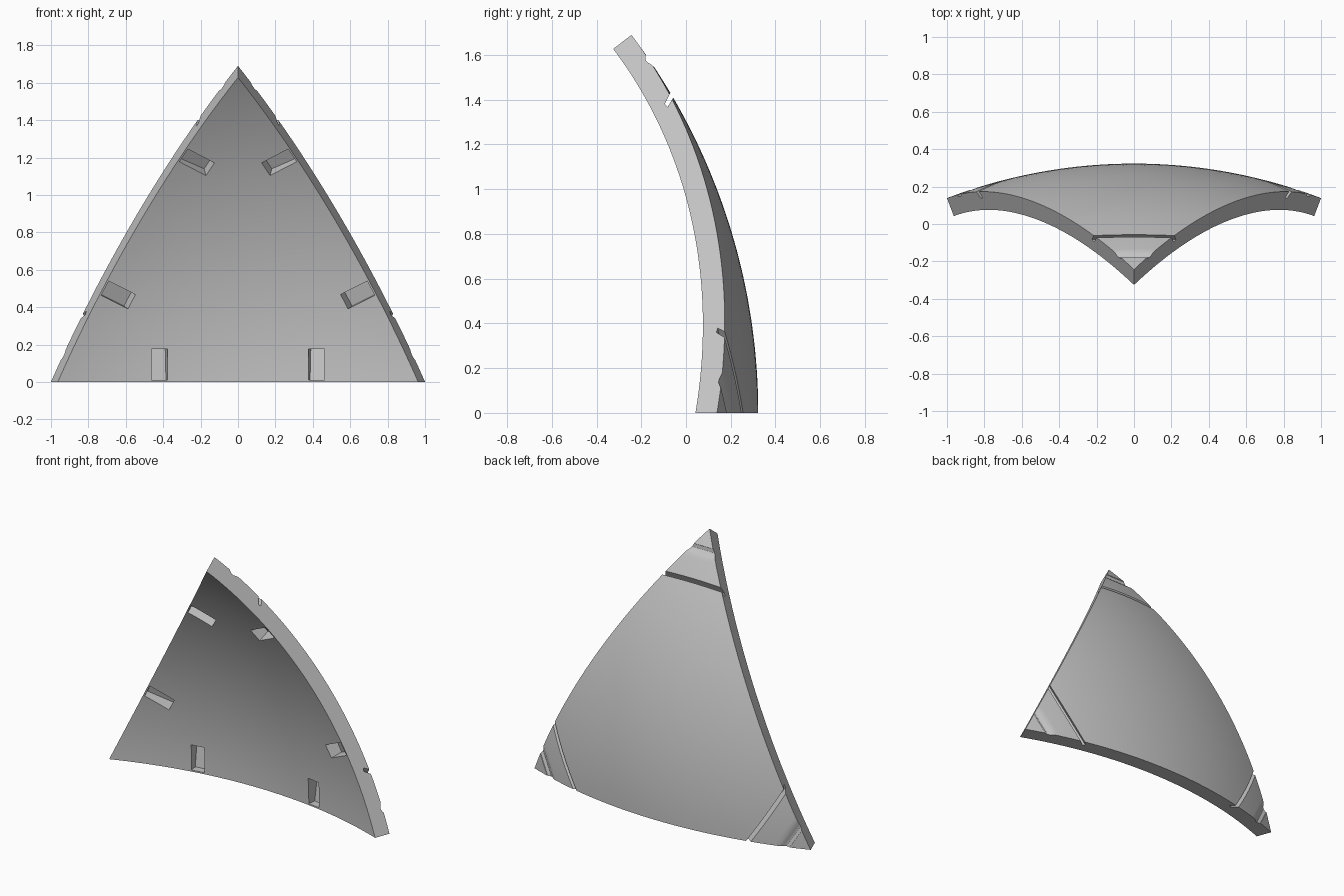
import bpy, bmesh
from math import sin, cos, radians, pi
from mathutils import Vector, Matrix

if "Cube" in bpy.data.objects:
    bpy.data.objects.remove(bpy.data.objects["Cube"])

# Sphere that the panel is cut from
R_OUT, R_IN = 2.803, 2.70
CENTRE = Vector((0, -2.48, 0))
HALF, RISE = radians(20.905), radians(37.07)
STEPS = 36
corners = [Vector((-sin(HALF), cos(HALF), 0)),
           Vector((sin(HALF), cos(HALF), 0)),
           Vector((0, cos(RISE), sin(RISE)))]
axis = sum(corners, Vector()).normalized()

grey = bpy.data.materials.new("plain_grey")
grey.use_nodes = True
grey.diffuse_color = (0.55, 0.55, 0.55, 1)
grey.node_tree.nodes["Principled BSDF"].inputs["Base Color"].default_value = (0.55, 0.55, 0.55, 1)


def make_object(name, bm):
    bmesh.ops.recalc_face_normals(bm, faces=bm.faces)
    mesh = bpy.data.meshes.new(name)
    bm.to_mesh(mesh)
    bm.free()
    mesh.materials.append(grey)
    obj = bpy.data.objects.new(name, mesh)
    bpy.context.collection.objects.link(obj)
    return obj


def add_prism(bm, profile, half_width, turn):
    """Extrude a side profile (y, z) along x, then turn it about the sphere centre."""
    ends = []
    for x in (-half_width, half_width):
        ends.append([bm.verts.new(CENTRE + turn @ Vector((x, y, z))) for y, z in profile])
    a, b = ends
    bm.faces.new(a)
    bm.faces.new(b[::-1])
    for i in range(len(a)):
        j = (i + 1) % len(a)
        bm.faces.new((a[i], b[i], b[j], a[j]))


# Curved triangular shell: outer skin, inner skin and radial rim
bm = bmesh.new()
skins = []
for radius in (R_OUT, R_IN):
    grid = {}
    for i in range(STEPS + 1):
        for j in range(STEPS + 1 - i):
            # weighting by sine spaces the rim points evenly on the arc
            w = [sin(2 * HALF * t / STEPS) for t in (i, j, STEPS - i - j)]
            p = sum((c * k for c, k in zip(corners, w)), Vector())
            grid[i, j] = bm.verts.new(CENTRE + p.normalized() * radius)
    for i in range(STEPS):
        for j in range(STEPS - i):
            bm.faces.new((grid[i, j], grid[i + 1, j], grid[i, j + 1]))
            if i + j < STEPS - 1:
                bm.faces.new((grid[i + 1, j], grid[i + 1, j + 1], grid[i, j + 1]))
    skins.append(grid)
loop = ([(k, 0) for k in range(STEPS)] + [(STEPS - k, k) for k in range(STEPS)]
        + [(0, STEPS - k) for k in range(STEPS)])
outer, inner = skins
for k, a in enumerate(loop):
    b = loop[(k + 1) % len(loop)]
    bm.faces.new((outer[a], outer[b], inner[b], inner[a]))
shell = make_object("shell_panel", bm)

# Corner slots and coves on the outside, pockets along each edge on the inside
slot = [(2.43, 1.47), (2.385, 1.38), (2.398, 1.368), (2.445, 1.445)]
cove = [(2.298, 1.598), (2.300, 1.577), (2.308, 1.567), (2.325, 1.557),
        (2.339, 1.545), (2.42, 1.60), (2.36, 1.66)]
pocket = [(2.6, 0.01), (2.75, 0.01), (2.775, 0.177), (2.6, 0.177)]

bm = bmesh.new()
for k in range(3):
    turn = Matrix.Rotation(k * 2 * pi / 3, 3, axis)
    add_prism(bm, slot, 0.3, turn)
    add_prism(bm, cove, 0.2, turn)
    for side in (-1, 1):
        add_prism(bm, pocket, 0.043, turn @ Matrix.Rotation(side * radians(8.95), 3, "Z"))
cutter = make_object("recess_cutter", bm)
cutter.hide_render = True

cut = shell.modifiers.new("recesses", "BOOLEAN")
cut.operation = "DIFFERENCE"
cut.solver = "EXACT"
cut.object = cutter
bpy.context.view_layer.objects.active = shell
shell.select_set(True)
bpy.ops.object.modifier_apply(modifier=cut.name)
bpy.data.objects.remove(cutter)
bpy.ops.object.shade_smooth_by_angle(angle=radians(25))
